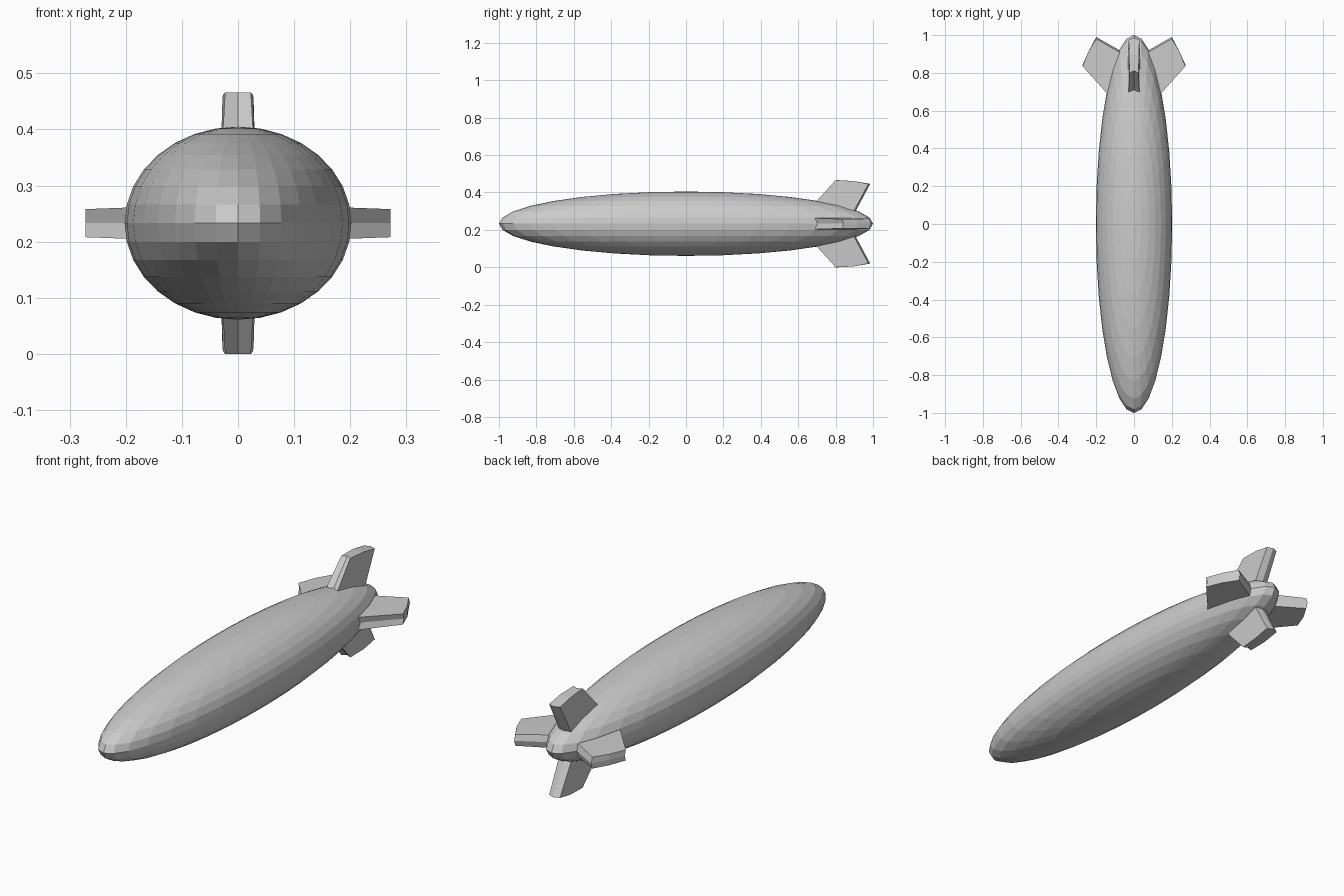
import bpy, bmesh, math
from mathutils import Matrix

if "Cube" in bpy.data.objects:
    bpy.data.objects.remove(bpy.data.objects["Cube"])

CZ = 0.233  # height of the hull axis

grey = bpy.data.materials.new("hull grey")
grey.diffuse_color = (0.6, 0.6, 0.6, 1)
grey.use_nodes = True
grey.node_tree.nodes["Principled BSDF"].inputs["Base Color"].default_value = grey.diffuse_color


def finish(name, bm):
    bmesh.ops.recalc_face_normals(bm, faces=bm.faces[:])
    mesh = bpy.data.meshes.new(name)
    bm.to_mesh(mesh)
    bm.free()
    mesh.materials.append(grey)
    ob = bpy.data.objects.new(name, mesh)
    ob.location.z = CZ
    bpy.context.collection.objects.link(ob)
    return ob


# Long faceted ellipsoid hull
bm = bmesh.new()
bmesh.ops.create_uvsphere(bm, u_segments=32, v_segments=16, radius=1)
bmesh.ops.scale(bm, vec=(0.202, 1.0, 0.172), verts=bm.verts[:])
finish("hull", bm)


def fin(name, angle, outline):
    """Swept slab; outline rows are (y, radius, half thickness, centre-line y shift)."""
    bm = bmesh.new()
    loops = []
    for s in (-1, 0, 1):
        loops.append([bm.verts.new((s * t, y + (dy if s == 0 else 0), r))
                      for y, r, t, dy in outline])
    n = len(outline)
    for a, b in zip(loops, loops[1:]):
        for i in range(n):
            j = (i + 1) % n
            bm.faces.new((a[i], a[j], b[j], b[i]))
    bm.faces.new(loops[0])
    bm.faces.new(loops[2])
    bmesh.ops.transform(bm, matrix=Matrix.Rotation(angle, 4, 'Y'), verts=bm.verts[:])
    finish(name, bm)


# Grooved leading edge, sloping tip, ridged trailing edge, root buried in the hull
upright = [(0.67, 0.09, 0.031, 0.012), (0.80, 0.233, 0.023, 0.012),
           (0.895, 0.228, 0.027, 0), (0.975, 0.213, 0.028, 0.01),
           (0.885, 0.045, 0.033, 0.01)]
level = [(0.655, 0.11, 0.031, 0.012), (0.835, 0.272, 0.025, 0.008),
         (0.915, 0.24, 0.026, 0), (0.98, 0.20, 0.027, 0.01),
         (0.895, 0.05, 0.031, 0.01)]
fin("top_fin", 0, upright)
fin("bottom_fin", math.pi, upright)
fin("right_fin", math.pi / 2, level)
fin("left_fin", -math.pi / 2, level)
